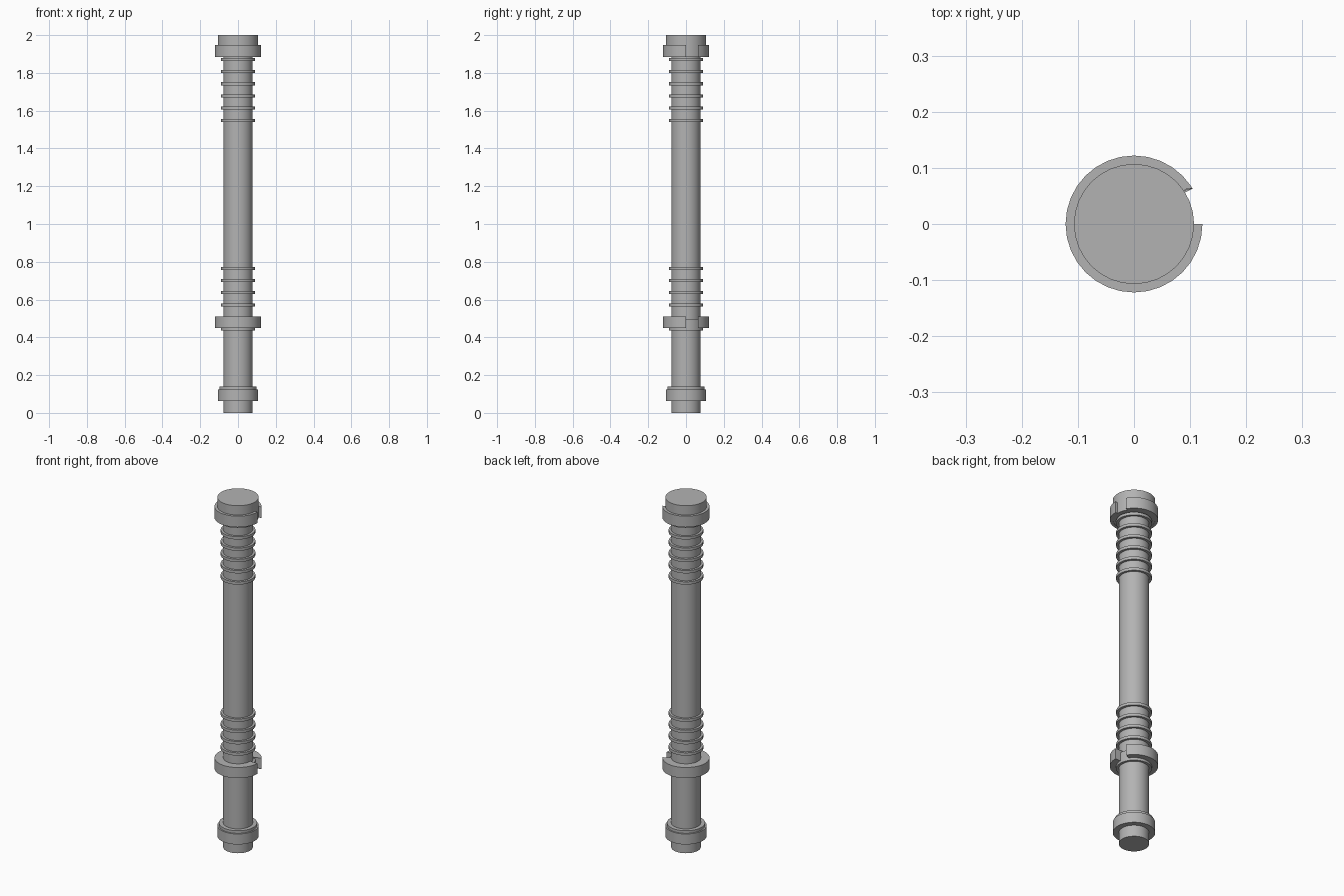
import bpy, bmesh, math

cube = bpy.data.objects.get("Cube")
if cube:
    bpy.data.objects.remove(cube, do_unlink=True)

SIDES = 32
grey = bpy.data.materials.new("mid grey")
grey.use_nodes = True
colour = (0.45, 0.45, 0.45, 1)
grey.diffuse_color = colour
grey.node_tree.nodes["Principled BSDF"].inputs["Base Color"].default_value = colour


def finish(name, bm):
    bmesh.ops.recalc_face_normals(bm, faces=bm.faces[:])
    mesh = bpy.data.meshes.new(name)
    bm.to_mesh(mesh)
    bm.free()
    mesh.materials.append(grey)
    obj = bpy.data.objects.new(name, mesh)
    bpy.context.collection.objects.link(obj)
    bpy.ops.object.select_all(action='DESELECT')
    obj.select_set(True)
    bpy.context.view_layer.objects.active = obj
    bpy.ops.object.shade_smooth_by_angle(angle=math.radians(30))
    return obj


def disc(name, radius, low, high):
    """Solid cylinder between two heights."""
    bm = bmesh.new()
    bmesh.ops.create_cone(bm, cap_ends=True, segments=SIDES, radius1=radius,
                          radius2=radius, depth=high - low)
    bmesh.ops.translate(bm, verts=bm.verts[:], vec=(0, 0, (low + high) / 2))
    return finish(name, bm)


def split_collar(name, inner, outer, low, high, gap):
    """Band around the shaft, open on +x from y = 0 to y = gap."""
    bm = bmesh.new()
    sections = []
    first = math.ceil(math.asin(gap / outer) / math.tau * SIDES)
    for step in range(first - 1, SIDES + 1):
        section = []
        for radius, z in ((inner, low), (outer, low), (outer, high), (inner, high)):
            angle = math.tau * step / SIDES
            if step < first:
                angle = math.asin(gap / radius)
            section.append(bm.verts.new((radius * math.cos(angle),
                                         radius * math.sin(angle), z)))
        sections.append(section)
    for a, b in zip(sections, sections[1:]):
        for i in range(4):
            j = (i + 1) % 4
            bm.faces.new((a[i], a[j], b[j], b[i]))
    bm.faces.new(sections[0])
    bm.faces.new(sections[-1])
    return finish(name, bm)


# Long shaft and wide end cap
disc("shaft", 0.077, 0, 1.95)
disc("top_cap", 0.107, 1.885, 2)

# Foot band with a small step above it
disc("foot_band", 0.107, 0.064, 0.124)
disc("foot_step", 0.099, 0.124, 0.139)

# Open collars
split_collar("upper_collar", 0.1065, 0.122, 1.884, 1.947, 0.063)
split_collar("lower_collar", 0.0765, 0.122, 0.45, 0.511, 0.063)
disc("lower_sleeve", 0.09, 0.436, 0.497)

# Thin grip rings in two groups
for group, start, count in (("upper", 1.549, 6), ("lower", 0.572, 4)):
    for i in range(count):
        z = start + i * 0.0645
        disc(f"{group}_ring_{i + 1}", 0.09, z - 0.008, z + 0.008)
